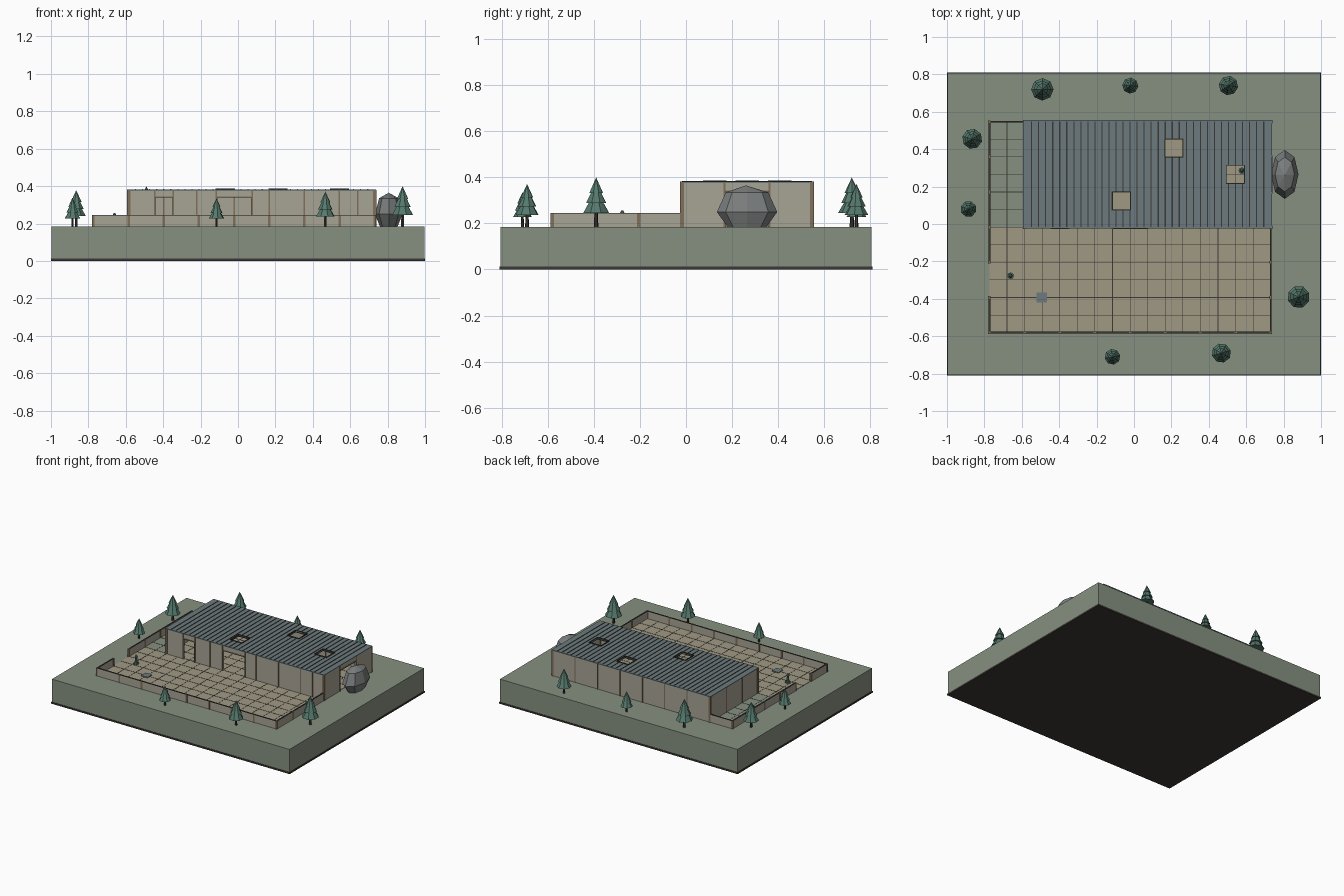
import bpy, bmesh, math

if "Cube" in bpy.data.objects:
    bpy.data.objects.remove(bpy.data.objects["Cube"])

def mat(name, r, g, b):
    m = bpy.data.materials.new(name)
    m.diffuse_color = (r, g, b, 1)
    m.use_nodes = True
    m.node_tree.nodes["Principled BSDF"].inputs["Base Color"].default_value = m.diffuse_color
    return m

GRASS = mat("grass", .24, .28, .22)
TAN = mat("paving", .35, .32, .23)
WALL = mat("wall", .39, .37, .30)
ROOF = mat("roof", .147, .195, .205)
DARK = mat("dark", .045, .04, .033)
BROWN = mat("brown", .22, .16, .10)
LEAF = mat("leaf", .09, .19, .15)
ROCK = mat("rock", .2, .21, .21)
G = 0.185             # ground level
T = 0.094             # floor tile size
X0, X1, XB = -0.773, 0.731, -0.585   # plot left, plot right, house left
Y0, YM, Y1 = -0.581, -0.017, 0.547   # plot front, house front, house back
H, F = 0.378, 0.245   # house and fence tops

def finish(name, bm, m):
    bmesh.ops.recalc_face_normals(bm, faces=bm.faces)
    me = bpy.data.meshes.new(name)
    bm.to_mesh(me)
    bm.free()
    me.materials.append(m)
    ob = bpy.data.objects.new(name, me)
    bpy.context.collection.objects.link(ob)
    return ob

def boxes(name, items, m):
    """One object from boxes given as (x0, x1, y0, y1, z0, z1)."""
    bm = bmesh.new()
    for a, b, c, d, e, f in items:
        vs = bmesh.ops.create_cube(bm, size=1)["verts"]
        bmesh.ops.scale(bm, verts=vs, vec=(b - a, d - c, f - e))
        bmesh.ops.translate(bm, verts=vs, vec=((a + b) / 2, (c + d) / 2, (e + f) / 2))
    return finish(name, bm, m)

def panel(name, u, v, holes, place, thick, m):
    """Sheet spanning u and v with rectangular holes, thickened evenly."""
    us = sorted({*u, *[h[i] for h in holes for i in (0, 1)]})
    vs = sorted({*v, *[h[i] for h in holes for i in (2, 3)]})
    bm = bmesh.new()
    grid = [[bm.verts.new(place(a, b)) for b in vs] for a in us]
    for i in range(len(us) - 1):
        for j in range(len(vs) - 1):
            cu, cv = (us[i] + us[i + 1]) / 2, (vs[j] + vs[j + 1]) / 2
            if not any(h[0] < cu < h[1] and h[2] < cv < h[3] for h in holes):
                bm.faces.new((grid[i][j], grid[i + 1][j], grid[i + 1][j + 1], grid[i][j + 1]))
    bmesh.ops.delete(bm, geom=[w for w in bm.verts if not w.link_faces], context='VERTS')
    ob = finish(name, bm, m)
    mod = ob.modifiers.new("thickness", 'SOLIDIFY')
    mod.thickness, mod.offset = thick, 0
    return ob

def stack(name, rings, x, y, m, sides=8, sx=1.0, turn=0.0):
    """Faceted solid from (z, radius) rings; radius 0 closes to a point."""
    bm = bmesh.new()
    for (z0, r0), (z1, r1) in rings:
        vs = bmesh.ops.create_cone(bm, cap_ends=True, segments=sides, radius1=r0,
                                   radius2=r1, depth=z1 - z0)["verts"]
        bmesh.ops.translate(bm, verts=vs, vec=(0, 0, (z0 + z1) / 2))
    ob = finish(name, bm, m)
    ob.scale = (sx, 1, 1)
    ob.rotation_euler.z = turn
    ob.location = (x, y, G)
    return ob

# Ground block
boxes("base_plate", [(-1, 1, -.81, .81, 0, .012)], DARK)
boxes("ground", [(-.996, .996, -.806, .806, .01, G)], GRASS)

# Paved floor, lawn strip and tile joints
boxes("courtyard_floor", [(X0, X1, Y0, YM, G - .01, G + .003)], TAN)
boxes("house_floor", [(XB, X1, YM, Y1, G - .01, G + .003)], TAN)
boxes("side_lawn", [(X0, XB, YM, Y1, G - .01, G + .003)], GRASS)
j = .0015
joints = [(X0 + i * T - j, X0 + i * T + j, Y0, Y1, G, G + .004) for i in range(1, 16)]
joints += [(X0, X1, Y0 + i * T - j, Y0 + i * T + j, G, G + .0042) for i in range(1, 12)]
boxes("tile_joints", joints, DARK)
boxes("floor_hatch", [(-.52, -.465, -.42, -.365, G, G + .008)], ROOF)

# House walls with door openings
w = .012
panel("house_front_wall", (XB, X1), (G, H), [(-.44, -.35, G, .34), (-.11, .07, G, .34)],
      lambda a, b: (a, YM, b), w, WALL)
panel("house_back_wall", (XB, X1), (G, H), [], lambda a, b: (a, Y1, b), w, WALL)
panel("house_left_wall", (YM, Y1), (G, H), [], lambda a, b: (XB, a, b), w, WALL)
panel("house_right_wall", (YM, Y1), (G, H), [(.171, .359, G, .34)],
      lambda a, b: (X1, a, b), w, WALL)

# Wall battens, door frames and corner posts
t = .009
front = [-.445, -.345, -.22, -.115, .075, .166, .354, .542, .64]
battens = [(x - .004, x + .004, YM - t, YM + t, G, H) for x in front]
battens += [(XB + i * 2 * T - .004, XB + i * 2 * T + .004, Y1 - t, Y1 + t, G, H) for i in range(1, 7)]
battens += [(X1 - t, X1 + t, y - .004, y + .004, G, H) for y in (.167, .363)]
battens += [(XB - t, XB + t, y - .004, y + .004, G, H) for y in (.167, .363)]
battens += [(a, b, YM - t, YM + t, .338, .344) for a, b in ((-.445, -.345), (-.115, .075))]
battens += [(X1 - t, X1 + t, .167, .363, .338, .344)]
boxes("wall_battens", battens, BROWN)
boxes("corner_posts", [(x - t, x + t, y - t, y + t, G, H)
                       for x in (XB, X1) for y in (YM, Y1)], BROWN)

# Roof sheet with three skylight openings, ribs and rims
sky = [(-.115, -.021, .077, .171), (.166, .26, .359, .453), (.495, .589, .218, .312)]
panel("roof", (XB - .008, X1 + .008), (YM - .008, Y1 + .008), sky,
      lambda a, b: (a, b, H), .006, ROOF)
ribs = []
n = 35
for i in range(1, n):
    x = XB + i * (X1 - XB) / n
    cut = [s for s in sky if s[0] - .004 < x < s[1] + .004]
    spans = [(YM, cut[0][2]), (cut[0][3], Y1)] if cut else [(YM, Y1)]
    ribs += [(x - .003, x + .003, a, b, H, H + .0055) for a, b in spans]
boxes("roof_ribs", ribs, DARK)
rims = []
for a, b, c, d in sky:
    e = .004
    for r in ((a - e, b + e, c - e, c), (a - e, b + e, d, d + e), (a - e, a, c, d), (b, b + e, c, d)):
        rims.append((*r, H - .008, H + .009))
boxes("skylight_rims", rims, DARK)

# Low fence around the plot, open on the left for the gate
h = .005
runs = [(X0 - h, X1 + h, Y0 - h, Y0 + h), (X1 - h, X1 + h, Y0 + h, YM - .006),
        (X0 - h, X0 + h, Y0 + h, -.393), (X0 - h, X0 + h, -.205, Y1 - h),
        (X0 - h, XB - .006, Y1 - h, Y1 + h)]
boxes("fence", [(*r, G, F - .003) for r in runs], WALL)
boxes("fence_cap", [(*r, F - .003, F) for r in runs], DARK)
posts = [(X0 + i * 2 * T, Y0) for i in range(9)]
posts += [(X1, Y0 + i * 2 * T) for i in (1, 2)]
posts += [(X0, y) for y in (-.393, -.205, YM, .171, .359, Y1)]
boxes("fence_posts", [(x - .007, x + .007, y - .007, y + .007, G, F) for x, y in posts], BROWN)

# Fir trees: x, y, crown radius
trees = [(-.49, .72, .06), (-.02, .74, .043), (.505, .74, .052), (-.865, .455, .054),
         (-.885, .08, .043), (.88, -.39, .06), (.467, -.69, .052), (-.115, -.71, .042)]
for i, (x, y, r) in enumerate(trees):
    k = r * 3.58
    stack("tree_trunk", [((0, r * .16), (k * .35, r * .12))], x, y, DARK, 6)
    tiers = [((.28 * k, r), (.66 * k, r * .2)), ((.48 * k, r * .78), (.84 * k, r * .12)),
             ((.68 * k, r * .54), (k, 0))]
    stack("tree_crown", tiers, x, y, LEAF, 8, turn=i * .7)

# Boulder beside the right door
bm = bmesh.new()
rings = []
for z, r in ((0, .085), (.065, .131), (.15, .092)):
    rings.append([bm.verts.new((.56 * r * math.cos(a), r * math.sin(a), z))
                  for a in [math.tau * i / 8 + math.pi / 2 for i in range(8)]])
top = bm.verts.new((0, -.005, .18))
for i in range(8):
    k = (i + 1) % 8
    for lo, hi in zip(rings, rings[1:]):
        bm.faces.new((lo[i], lo[k], hi[k], hi[i]))
    bm.faces.new((rings[-1][i], rings[-1][k], top))
bm.faces.new(rings[0][::-1])
finish("boulder", bm, ROCK).location = (.806, .265, G)

# Two small standing markers, one in the yard and one indoors
for x, y in ((-.66, -.277), (.577, .285)):
    stack("marker", [((0, .018), (.012, .018)), ((.012, .012), (.052, .006)),
                     ((.046, .006), (.056, .012)), ((.056, .012), (.072, .004))], x, y, LEAF, 8)
